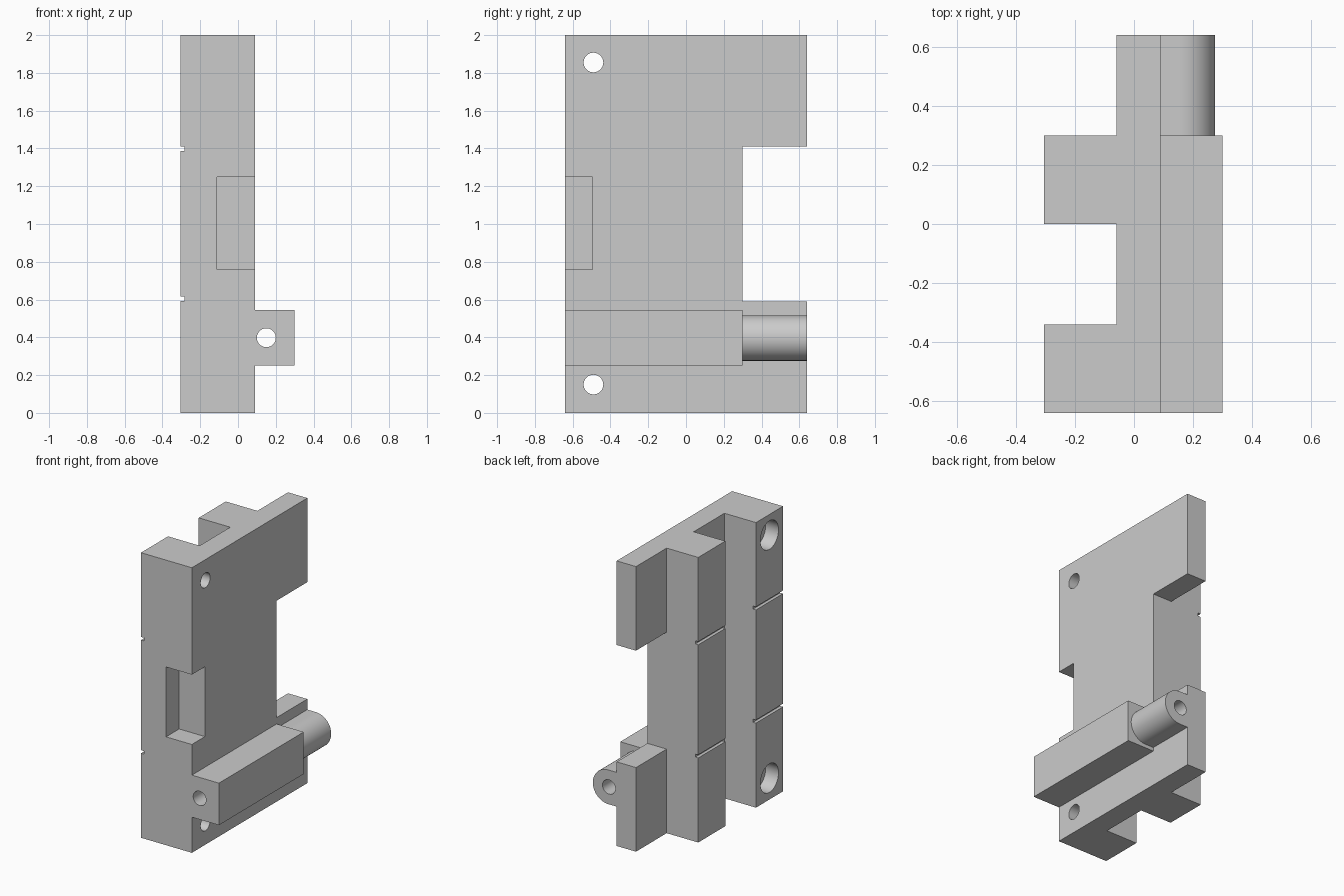
import bpy
import bmesh
import math
from mathutils import Matrix, Vector

if "Cube" in bpy.data.objects:
    bpy.data.objects.remove(bpy.data.objects["Cube"], do_unlink=True)

grey = bpy.data.materials.new("plain grey")
grey.use_nodes = True
COLOUR = (0.6, 0.6, 0.6, 1)
grey.diffuse_color = COLOUR
grey.node_tree.nodes["Principled BSDF"].inputs["Base Color"].default_value = COLOUR


def finish(name, bm):
    bmesh.ops.recalc_face_normals(bm, faces=bm.faces)
    mesh = bpy.data.meshes.new(name)
    bm.to_mesh(mesh)
    bm.free()
    mesh.materials.append(grey)
    obj = bpy.data.objects.new(name, mesh)
    bpy.context.collection.objects.link(obj)
    return obj


def extrude(name, points, direction):
    """Solid from a closed outline swept along a direction."""
    bm = bmesh.new()
    face = bm.faces.new([bm.verts.new(p) for p in points])
    swept = bmesh.ops.extrude_face_region(bm, geom=[face], use_keep_orig=True)
    moved = [v for v in swept["geom"] if isinstance(v, bmesh.types.BMVert)]
    bmesh.ops.translate(bm, vec=direction, verts=moved)
    return finish(name, bm)


def box(name, x, y, z):
    points = [(x[0], y[0], z[0]), (x[1], y[0], z[0]), (x[1], y[1], z[0]), (x[0], y[1], z[0])]
    return extrude(name, points, (0, 0, z[1] - z[0]))


def cylinder(name, start, end, radius):
    a, b = Vector(start), Vector(end)
    turn = (b - a).to_track_quat('Z', 'Y').to_matrix().to_4x4()
    bm = bmesh.new()
    bmesh.ops.create_cone(bm, cap_ends=True, segments=48, radius1=radius, radius2=radius,
                          depth=(b - a).length, matrix=Matrix.Translation((a + b) / 2) @ turn)
    return finish(name, bm)


def combine(target, tool, operation):
    mod = target.modifiers.new(operation.lower(), 'BOOLEAN')
    mod.operation, mod.solver, mod.object = operation, 'EXACT', tool
    bpy.context.view_layer.objects.active = target
    bpy.ops.object.modifier_apply(modifier=mod.name)
    bpy.data.objects.remove(tool, do_unlink=True)


BACK, FRONT, STEP = 0.64, -0.64, 0.30
FACE, OUTER, WEB = 0.09, -0.305, -0.06

# Upright plate with two legs
outline = [(OUTER, FRONT), (FACE, FRONT), (FACE, BACK), (WEB, BACK), (WEB, STEP),
           (OUTER, STEP), (OUTER, 0), (WEB, 0), (WEB, -0.34), (OUTER, -0.34)]
body = extrude("bracket_body", [(x, y, 0) for x, y in outline], (0, 0, 2))

# Rear cutout and front pocket
combine(body, box("rear_cutout", (-1, 1), (STEP, 1), (0.59, 1.41)), 'DIFFERENCE')
combine(body, box("front_pocket", (-0.11, 1), (-1, -0.495), (0.76, 1.25)), 'DIFFERENCE')

# Shallow grooves across both legs
for z in (0.593, 1.387):
    combine(body, box("groove", (-1, -0.283), (-1, 1), (z, z + 0.022)), 'DIFFERENCE')

# Counterbored mounting holes
for z in (0.15, 1.855):
    combine(body, cylinder("hole", (-1, -0.49, z), (1, -0.49, z), 0.052), 'DIFFERENCE')
    combine(body, cylinder("counterbore", (-1, -0.49, z), (-0.205, -0.49, z), 0.1), 'DIFFERENCE')

# Side rail
combine(body, box("side_rail", (0, 0.30), (FRONT, STEP), (0.25, 0.545)), 'UNION')

# Round-nosed hinge barrel behind the rail
CX, CZ, R = 0.155, 0.396, 0.12
arc = [math.radians(-90 + 180 * i / 32) for i in range(33)]
nose = [(CX + R * math.cos(a), STEP - 0.05, CZ + R * math.sin(a)) for a in arc]
nose += [(0, STEP - 0.05, CZ + R), (0, STEP - 0.05, CZ - R)]
combine(body, extrude("barrel", nose, (0, BACK - STEP + 0.05, 0)), 'UNION')

# Pin bore through rail and barrel
combine(body, cylinder("pin_bore", (0.15, -1, 0.398), (0.15, 1, 0.398), 0.05), 'DIFFERENCE')

body.select_set(True)
bpy.context.view_layer.objects.active = body
bpy.ops.object.shade_smooth_by_angle(angle=math.radians(30))
